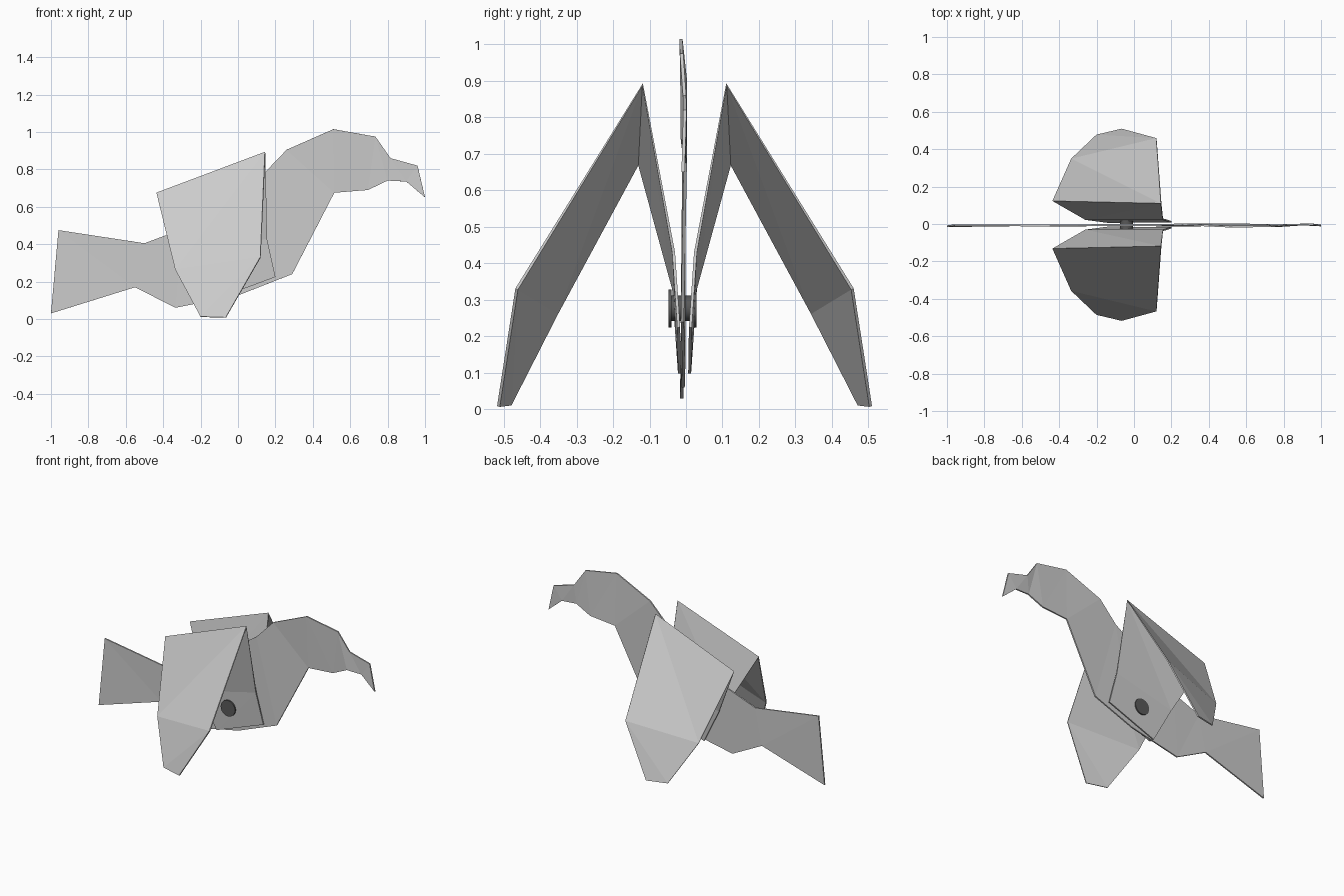
import bpy
import math

if "Cube" in bpy.data.objects:
    bpy.data.objects.remove(bpy.data.objects["Cube"])


def material(name, value):
    mat = bpy.data.materials.new(name)
    mat.use_nodes = True
    color = (value, value, value, 1)
    mat.diffuse_color = color
    mat.node_tree.nodes["Principled BSDF"].inputs["Base Color"].default_value = color
    return mat


card = material("light grey card", 0.6)
dark = material("dark grey rivet", 0.1)


def sheet(name, verts, faces, thickness):
    """Thin folded sheet with flat facets."""
    mesh = bpy.data.meshes.new(name)
    mesh.from_pydata(verts, [], faces)
    mesh.materials.append(card)
    obj = bpy.data.objects.new(name, mesh)
    bpy.context.collection.objects.link(obj)
    solid = obj.modifiers.new("thickness", "SOLIDIFY")
    solid.thickness = thickness
    solid.offset = 0
    return obj


# Body: upper and lower outline points from tail to head (x, y, z)
upper = [(-.96, -.006, .475), (-.5, -.008, .405), (-.3, -.006, .48),
         (.14, -.005, .78), (.26, -.002, .905), (.51, -.014, 1.015),
         (.735, -.012, .975), (.815, -.004, .86), (.96, -.003, .82)]
lower = [(-1, -.012, .03), (-.55, -.006, .17), (-.335, -.008, .06),
         (.01, -.006, .13), (.29, -.01, .24), (.515, -.002, .675),
         (.695, -.004, .69), (.8, -.01, .74), (.9, -.003, .735)]
n = len(upper)
beak_tip = (1, -.008, .65)
strips = []
for i in range(n - 1):
    strips += [(i, n + i, n + i + 1), (i, n + i + 1, i + 1)]
strips.append((n - 1, 2 * n - 1, 2 * n))
sheet("body", upper + lower + [beak_tip], strips, .009)

# Wings: inner panel against the body, ridge fold, sloping outer panel, tip
wing = [(.145, .115, .89), (-.435, .127, .672),                        # ridge
        (.12, .46, .33), (-.335, .35, .263),                           # crease
        (-.065, .51, .008), (-.2, .478, .012),                         # tip
        (.155, .03, .43), (.2, .016, .225), (-.14, .014, .098), (-.26, .03, .33)]
wing_faces = [(0, 1, 3), (0, 3, 2), (2, 3, 5), (2, 5, 4),
              (0, 6, 9), (0, 9, 1), (6, 7, 8), (6, 8, 9)]
CENTRE = -.004
for name, side in (("back_wing", 1), ("front_wing", -1)):
    verts = [(x, CENTRE + side * y, z) for x, y, z in wing]
    sheet(name, verts, wing_faces, .008)


# Rivet joining the wings to the body
def disc(name, y, radius, depth):
    bpy.ops.mesh.primitive_cylinder_add(vertices=24, radius=radius, depth=depth,
                                        location=(-.04, y, .277),
                                        rotation=(math.pi / 2, 0, 0))
    obj = bpy.context.object
    obj.name = name
    obj.data.materials.append(dark)
    bpy.ops.object.shade_smooth_by_angle()


disc("rivet_shank", -.01, .035, .07)
disc("rivet_front_head", -.044, .052, .009)
disc("rivet_back_head", .024, .052, .009)
